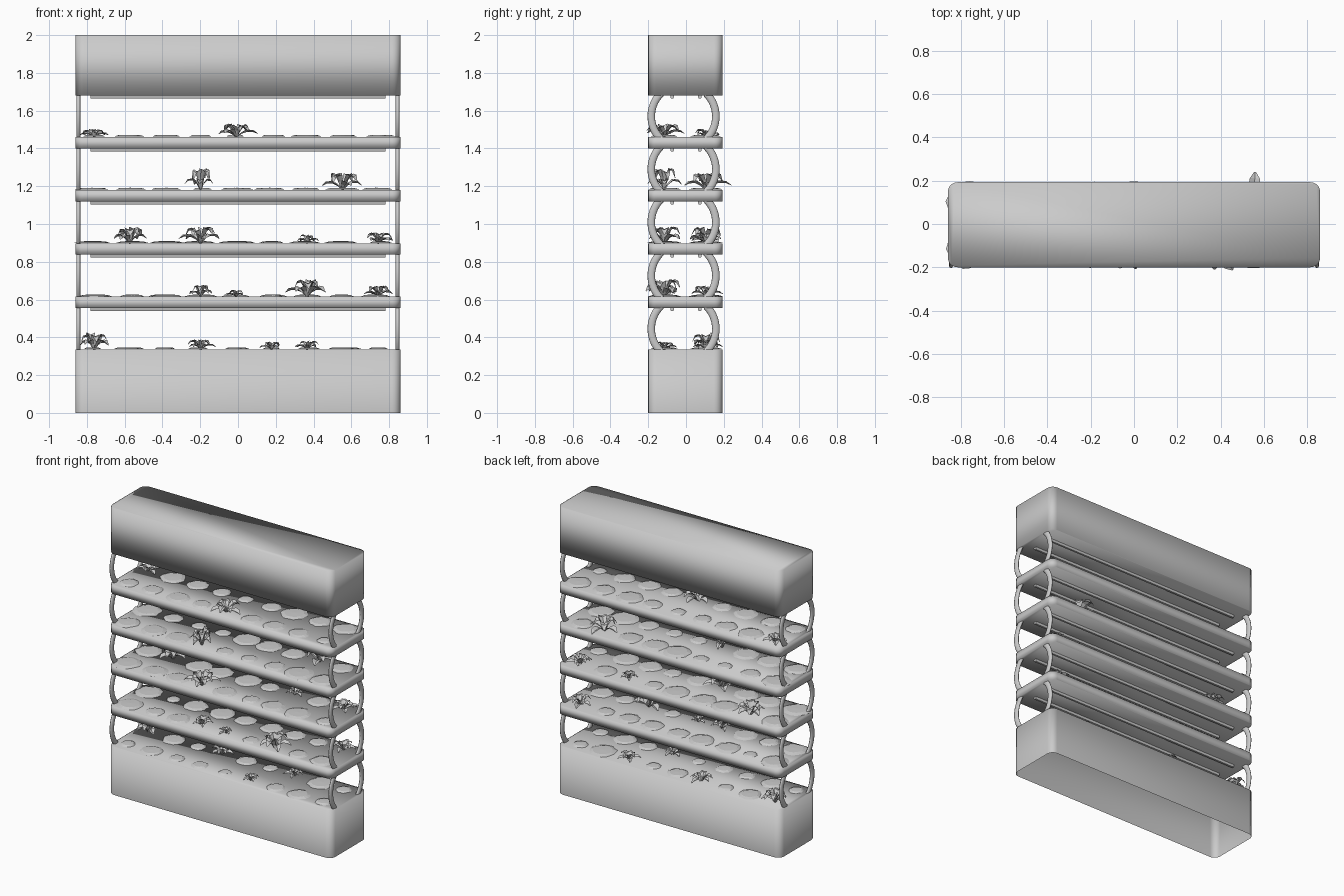
import bpy, bmesh, math, random
from mathutils import Vector

random.seed(4)
cube = bpy.data.objects.get("Cube")
if cube:
    bpy.data.objects.remove(cube, do_unlink=True)

GREY = (0.6, 0.6, 0.6, 1)
mat = bpy.data.materials.new("neutral grey")
mat.use_nodes = True
mat.diffuse_color = GREY
mat.node_tree.nodes["Principled BSDF"].inputs["Base Color"].default_value = GREY

HALF_X, FRONT, BACK = 0.86, -0.2, 0.193
MID_Y = (FRONT + BACK) / 2
TOPS = [0.335, 0.615, 0.898, 1.18, 1.46]
SHELF_H, HEADER_Z = 0.06, 1.68


def finish(name, bm, smooth=True):
    mesh = bpy.data.meshes.new(name)
    bm.to_mesh(mesh)
    bm.free()
    mesh.materials.append(mat)
    for p in mesh.polygons:
        p.use_smooth = smooth
    ob = bpy.data.objects.new(name, mesh)
    bpy.context.collection.objects.link(ob)
    return ob


def rounded_block(name, z0, z1, open_bottom=False):
    """Full-footprint block with rounded upright corners."""
    bm = bmesh.new()
    bmesh.ops.create_cube(bm, size=1)
    for v in bm.verts:
        v.co = (v.co.x * 2 * HALF_X, MID_Y + v.co.y * (BACK - FRONT), z0 + (v.co.z + 0.5) * (z1 - z0))
    upright = [e for e in bm.edges if abs(e.verts[0].co.z - e.verts[1].co.z) > 0.01]
    bmesh.ops.bevel(bm, geom=upright, offset=0.045, segments=5, profile=0.5, affect='EDGES')
    if open_bottom:
        bm.normal_update()
        floor = [f for f in bm.faces if f.normal.z < -0.9]
        bmesh.ops.delete(bm, geom=floor, context='FACES_ONLY')
    return finish(name, bm)


def light_strip(name, y, z):
    """Slim bar under a shelf."""
    bm = bmesh.new()
    bmesh.ops.create_cube(bm, size=1)
    for v in bm.verts:
        taper = 0.014 if v.co.z < 0 else 0.022
        v.co = (v.co.x * 1.56, y + v.co.y * taper, z + (v.co.z - 0.4) * 0.018)
    return finish(name, bm, False)


def side_arc(name, x, side, z0, z1):
    """Bowed support with an oval section between two levels."""
    radius, steps, sides = 0.171, 14, 10
    mid = (z0 + z1) / 2
    reach = math.asin(((z1 - z0) / 2 + 0.012) / radius)
    bm = bmesh.new()
    rings = []
    for i in range(steps + 1):
        a = reach * (2 * i / steps - 1)
        ring = []
        for k in range(sides):
            b = math.tau * k / sides
            r = radius + 0.02 * math.cos(b)
            ring.append(bm.verts.new((x + 0.011 * math.sin(b), -0.013 + side * r * math.cos(a),
                                      mid + r * math.sin(a))))
        rings.append(ring)
    for a, b in zip(rings, rings[1:]):
        for k in range(sides):
            n = (k + 1) % sides
            bm.faces.new((a[k], a[n], b[n], b[k]))
    bmesh.ops.recalc_face_normals(bm, faces=bm.faces)
    return finish(name, bm)


def add_flat_leaf(bm, x, y, z, r):
    """Low ruffled rosette."""
    count = 18
    centre = bm.verts.new((x, y, z + 0.012))
    inner, outer = [], []
    for k in range(count):
        a = math.tau * k / count
        wob = r * random.uniform(0.9, 1.05)
        c, s = math.cos(a), math.sin(a)
        inner.append(bm.verts.new((x + 0.7 * r * c, y + 0.7 * r * s, z + 0.01)))
        outer.append(bm.verts.new((x + wob * c, y + wob * s, z + 0.002)))
    for k in range(count):
        n = (k + 1) % count
        bm.faces.new((centre, inner[k], inner[n]))
        bm.faces.new((inner[k], outer[k], outer[n], inner[n]))


# Along-leaf profile: distance, height, width
LEAF = [(0.03, 0, 0.3), (0.25, 0.6, 0.6), (0.5, 0.95, 1), (0.78, 0.9, 0.8), (1, 0.55, 0.15)]


def add_plant(bm, x, y, z, spread, height):
    """Arching leaves around a centre, two tiers."""
    turn = random.uniform(0, math.tau)
    for k in range(9):
        a = turn + math.tau * k / 9 + random.uniform(-0.2, 0.2)
        reach = spread * random.uniform(0.65, 1.05) * (1 if k % 2 else 0.75)
        rise = height * (0.55 if k % 2 else 1) * random.uniform(0.8, 1)
        out = Vector((math.cos(a), math.sin(a), 0))
        across = Vector((-out.y, out.x, 0)) * spread * 0.22
        rows = []
        for d, h, w in LEAF:
            p = Vector((x, y, z)) + out * reach * d + Vector((0, 0, rise * h))
            dip = Vector((0, 0, 0.07 * spread * w))
            rows.append([bm.verts.new(p + across * w + dip), bm.verts.new(p - dip * 0.5),
                         bm.verts.new(p - across * w + dip)])
        for p, q in zip(rows, rows[1:]):
            for i in (0, 1):
                bm.faces.new((p[i], p[i + 1], q[i + 1], q[i]))


# Tall plants by level: column, row (0 front, 1 back), spread, height
PLANTS = [
    [(0, 1, 0.11, 0.09), (3, 1, 0.09, 0.05), (5, 0, 0.07, 0.04), (6, 1, 0.08, 0.045)],
    [(3, 0, 0.08, 0.06), (4, 0, 0.06, 0.035), (6, 0, 0.13, 0.095), (8, 1, 0.1, 0.055)],
    [(1, 1, 0.13, 0.085), (3, 0, 0.12, 0.085), (6, 1, 0.07, 0.045), (8, 1, 0.1, 0.055)],
    [(3, 0, 0.1, 0.115), (7, 1, 0.13, 0.09)],
    [(0, 1, 0.09, 0.04), (4, 0, 0.12, 0.07)],
]

# Cabinet base, hollow from below, and the header
rounded_block("base_cabinet", 0, TOPS[0], open_bottom=True)
rounded_block("header_cabinet", HEADER_Z, 2)

# Shelves with light strips and bowed supports in every gap
ceilings = [t - SHELF_H for t in TOPS[1:]] + [HEADER_Z]
for level, (floor, ceiling) in enumerate(zip(TOPS, ceilings), 1):
    if level > 1:
        rounded_block(f"shelf_{level}", floor - SHELF_H, floor)
    for y, row in ((-0.073, "front"), (0.073, "back")):
        light_strip(f"light_strip_{row}_{level}", y, ceiling)
    for x, hand in ((-0.845, "right"), (0.845, "left")):
        for side, row in ((-1, "front"), (1, "back")):
            side_arc(f"support_{row}_{hand}_{level}", x, side, floor, ceiling)

    # Two rows of planting
    tall = {(c, r): (s, h) for c, r, s, h in PLANTS[level - 1]}
    low_bm, tall_bm = bmesh.new(), bmesh.new()
    for col in range(9):
        for row in (0, 1):
            x = (col - 4) * 0.188 - 0.01
            y = 0.105 if row else -0.115
            if (col, row) in tall:
                add_plant(tall_bm, x, y, floor, *tall[col, row])
            else:
                add_flat_leaf(low_bm, x + random.uniform(-0.015, 0.015), y, floor,
                              random.uniform(0.045, 0.095))
    finish(f"low_leaves_{level}", low_bm, False)
    finish(f"tall_plants_{level}", tall_bm, False)
